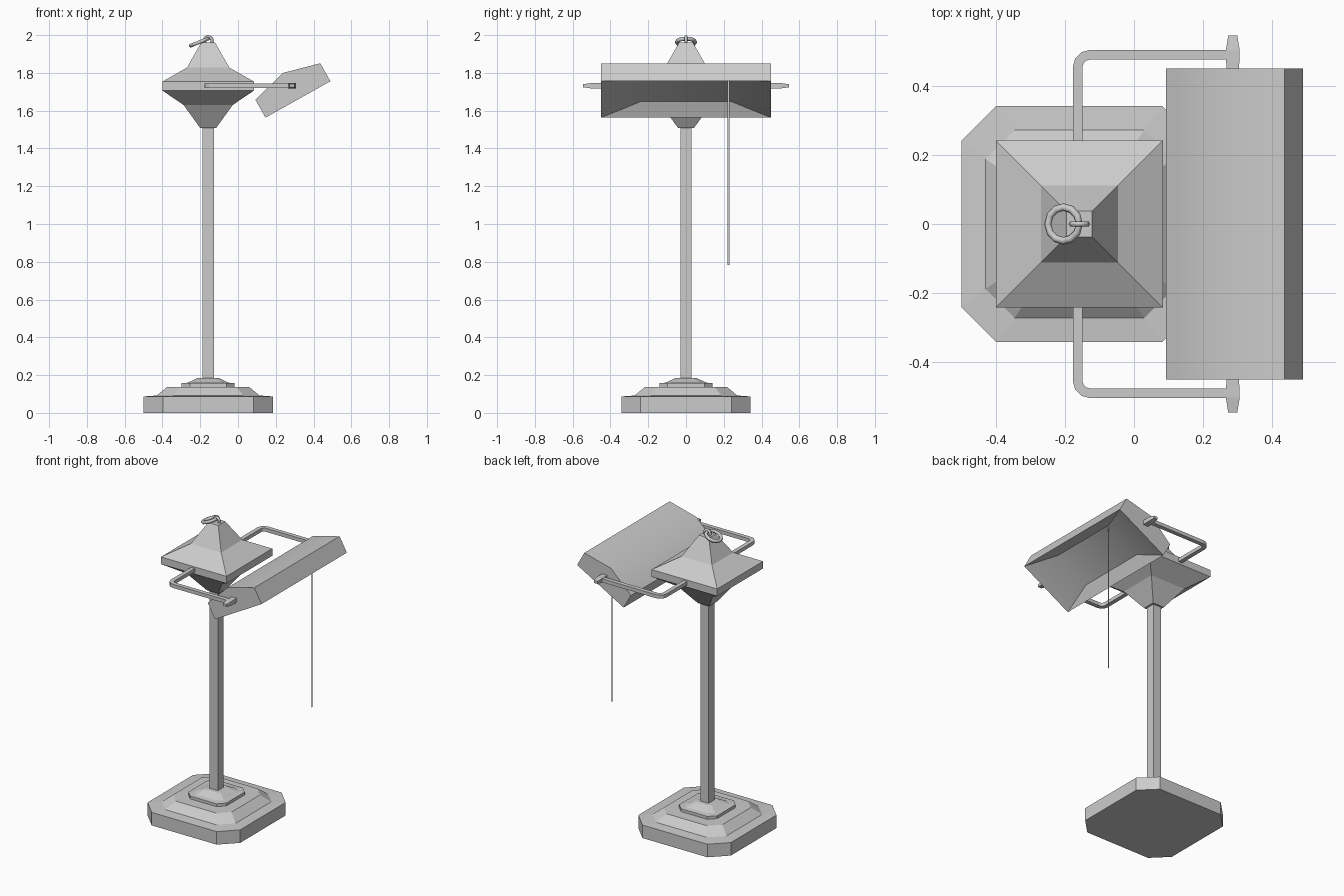
import bpy, bmesh, math
from mathutils import Vector

if "Cube" in bpy.data.objects:
    bpy.data.objects.remove(bpy.data.objects["Cube"])

CX = -0.158  # column axis


def loft(name, rings, loc=(0, 0, 0)):
    """Bridge equal-length point rings and cap both ends."""
    bm = bmesh.new()
    vs = [[bm.verts.new(p) for p in r] for r in rings]
    n = len(rings[0])
    for a, b in zip(vs, vs[1:]):
        for i in range(n):
            j = (i + 1) % n
            bm.faces.new((a[i], a[j], b[j], b[i]))
    bm.faces.new(vs[0][::-1])
    bm.faces.new(vs[-1])
    bmesh.ops.recalc_face_normals(bm, faces=bm.faces)
    me = bpy.data.meshes.new(name)
    bm.to_mesh(me)
    bm.free()
    ob = bpy.data.objects.new(name, me)
    ob.location = loc
    bpy.context.collection.objects.link(ob)
    return ob


def octagon(h, c, z):
    f = h - c
    return [(h, -f, z), (h, f, z), (f, h, z), (-f, h, z),
            (-h, f, z), (-h, -f, z), (-f, -h, z), (f, -h, z)]


def square(h, z):
    return [(h, -h, z), (h, h, z), (-h, h, z), (-h, -h, z)]


def smooth(ob, deg):
    bpy.ops.object.select_all(action='DESELECT')
    bpy.context.view_layer.objects.active = ob
    ob.select_set(True)
    bpy.ops.object.shade_smooth_by_angle(angle=math.radians(deg))


# stepped base with cut corners
loft("base", [octagon(h, c, z) for h, c, z in (
    (0.342, 0.102, 0), (0.342, 0.102, 0.087), (0.272, 0.084, 0.092),
    (0.216, 0.066, 0.138), (0.14, 0.043, 0.138), (0.14, 0.043, 0.157),
    (0.108, 0.033, 0.16), (0.055, 0.016, 0.185))], (CX, 0, 0))

# column
loft("column", [square(0.03, 0.17), square(0.03, 1.53)], (CX, 0, 0))

# lantern-shaped head
loft("head", [square(h, z) for h, z in (
    (0.042, 1.508), (0.13, 1.63), (0.242, 1.706), (0.242, 1.754),
    (0.112, 1.828), (0.037, 1.96))], (CX, 0, 0))

# lug and hanging ring
for name, loc, rot, R, r in (
        ("lug", (-0.158, 0, 1.97), (math.pi / 2, 0, 0), 0.021, 0.009),
        ("hanging_ring", (-0.204, 0, 1.963), (0, math.radians(-22), 0), 0.049, 0.011)):
    bpy.ops.mesh.primitive_torus_add(location=loc, rotation=rot, major_radius=R,
                                     minor_radius=r, major_segments=12, minor_segments=6)
    ob = bpy.context.object
    ob.name = name
    smooth(ob, 70)

# bent side arms and tapered pivots
AX, AY, AZ, BR = -0.163, 0.49, 1.732, 0.035
path = [Vector((AX, 0.22))]
for k in range(4):
    t = math.radians(30 * k)
    path.append(Vector((AX + BR * (1 - math.cos(t)), AY - BR * (1 - math.sin(t)))))
path.append(Vector((0.285, AY)))
for side, label in ((-1, "front"), (1, "back")):
    rings = []
    for i, p in enumerate(path):
        t = (path[min(i + 1, len(path) - 1)] - path[max(i - 1, 0)]).normalized()
        if i == 1:
            t = Vector((0, 1))
        elif i == len(path) - 2:
            t = Vector((1, 0))
        n = Vector((-t.y, t.x))
        rings.append([((p + n * s * 0.014).x, (p + n * s * 0.014).y * side, AZ + h * 0.012)
                      for s, h in ((-1, -1), (1, -1), (1, 1), (-1, 1))])
    loft(label + "_arm", rings)
    loft(label + "_pivot", [[(0.286 + sx * w, side * y, AZ + sz * h)
                             for sx, sz in ((-1, -1), (1, -1), (1, 1), (-1, 1))]
                            for y, w, h in ((0.44, 0.018, 0.014), (0.503, 0.02, 0.014),
                                            (0.546, 0.013, 0.008))])

# tilted shade: five-sided section, hollowed underneath by a tapered recess
L, HY = 0.394, 0.45
ang = math.radians(29.3)


def tilt(u, y, w):
    return (0.1455 + u * math.cos(ang) - w * math.sin(ang), y,
            1.563 + u * math.sin(ang) + w * math.cos(ang))


section = [(0, 0), (L, 0), (L, 0.109), (L / 2, 0.161), (0, 0.109)]
shade = loft("shade", [[tilt(u, y, w) for u, w in section] for y in (-HY, HY)])
bm = bmesh.new()
bm.from_mesh(shade.data)
down = Vector((math.sin(ang), 0, -math.cos(ang)))
under = [f for f in bm.faces if f.normal.dot(down) > 0.99]
rim = list(under[0].verts)
corners = [(0 if v.co.x < 0.3 else 1, 1 if v.co.y > 0 else -1) for v in rim]
bmesh.ops.delete(bm, geom=under, context='FACES_ONLY')
floor = [bm.verts.new(tilt(0.07 if u == 0 else L - 0.07, s * 0.24, 0.058)) for u, s in corners]
for i in range(4):
    j = (i + 1) % 4
    bm.faces.new((rim[i], rim[j], floor[j], floor[i]))
bm.faces.new(floor)
bmesh.ops.recalc_face_normals(bm, faces=bm.faces)
bm.to_mesh(shade.data)
bm.free()
smooth(shade, 30)

# flat pull cord
me = bpy.data.meshes.new("pull_cord")
me.from_pydata([(0.39, y, z) for y, z in ((0.22, 0.783), (0.231, 0.783),
                                          (0.231, 1.77), (0.22, 1.77))],
               [], [(0, 1, 2, 3)])
bpy.context.collection.objects.link(bpy.data.objects.new("pull_cord", me))
